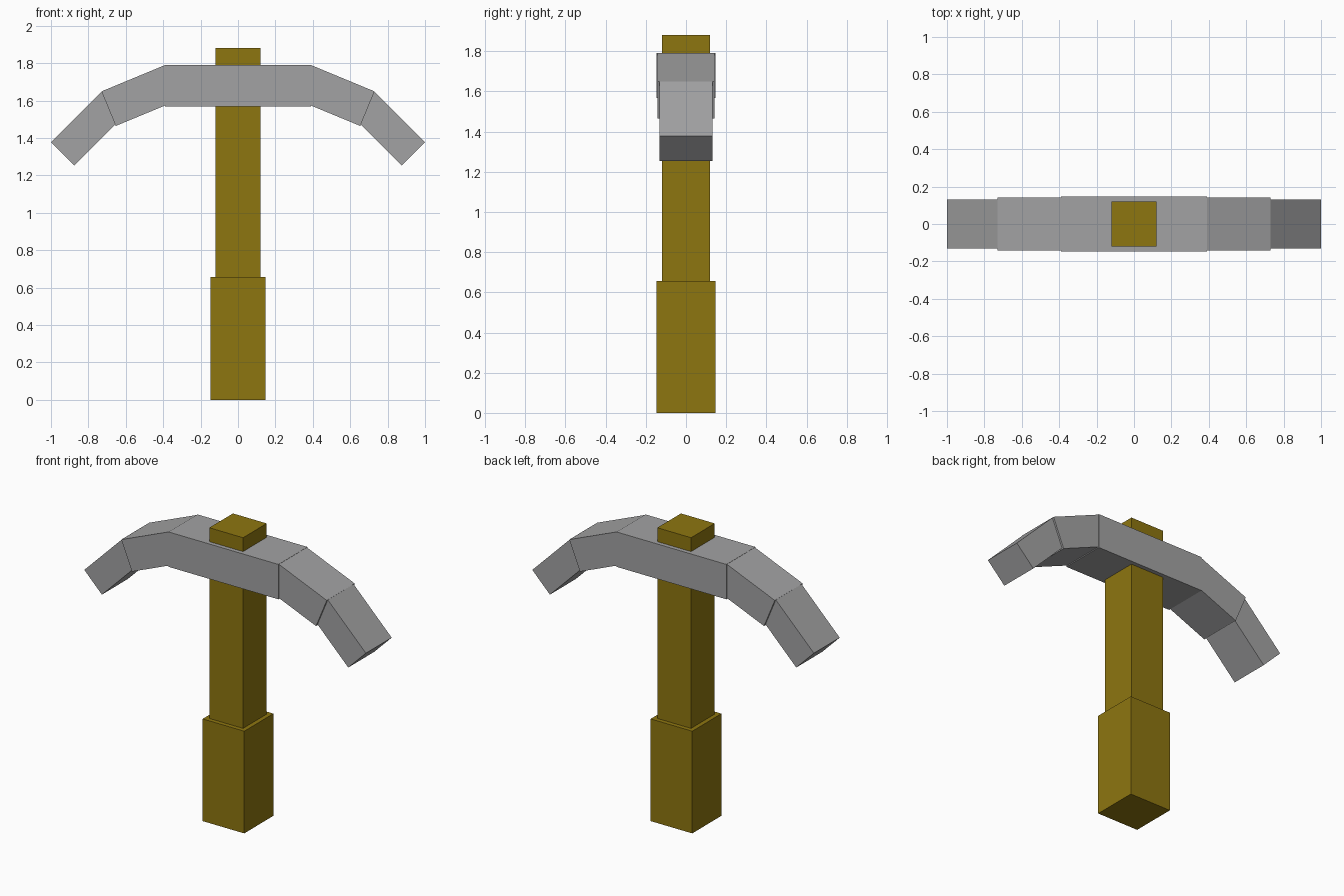
import bpy
from math import radians, sin, cos
from mathutils import Vector

default = bpy.data.objects.get("Cube")
if default:
    bpy.data.objects.remove(default, do_unlink=True)


def material(name, rgb):
    mat = bpy.data.materials.new(name)
    mat.use_nodes = True
    mat.diffuse_color = (*rgb, 1)
    mat.node_tree.nodes["Principled BSDF"].inputs["Base Color"].default_value = (*rgb, 1)
    return mat


wood = material("olive wood", (0.27, 0.18, 0.005))
stone = material("grey stone", (0.365, 0.365, 0.37))


def box(name, center, size, mat, tilt=0):
    bpy.ops.mesh.primitive_cube_add(size=1, location=center, rotation=(0, tilt, 0))
    obj = bpy.context.object
    obj.name = obj.data.name = name
    obj.scale = size
    bpy.ops.object.transform_apply(location=False, rotation=False, scale=True)
    obj.data.materials.append(mat)


def arm(name, side, top_end, slope, length, width, thick):
    """Tilted block placed by its outer upper edge, sloping down outwards."""
    a = radians(slope)
    along, inward = Vector((cos(a), 0, -sin(a))), Vector((-sin(a), 0, -cos(a)))
    c = Vector((top_end[0], 0, top_end[1])) - along * length / 2 + inward * thick / 2
    box(name, (side * c.x, 0, c.z), (length, width, thick), stone, side * a)


# Handle
box("grip", (0, 0, 0.328), (0.296, 0.296, 0.656), wood)
box("shaft", (0, 0, 1.26), (0.24, 0.24, 1.24), wood)

# Pick head: centre block and two bent segments on each side
box("head_center", (0, 0, 1.679), (0.78, 0.294, 0.224), stone)
for label, side in (("left", 1), ("right", -1)):
    arm(label + "_head_arm", side, (0.73, 1.649), 22.5, 0.368, 0.284, 0.2)
    arm(label + "_head_tip", side, (1.0, 1.378), 45, 0.385, 0.262, 0.177)
